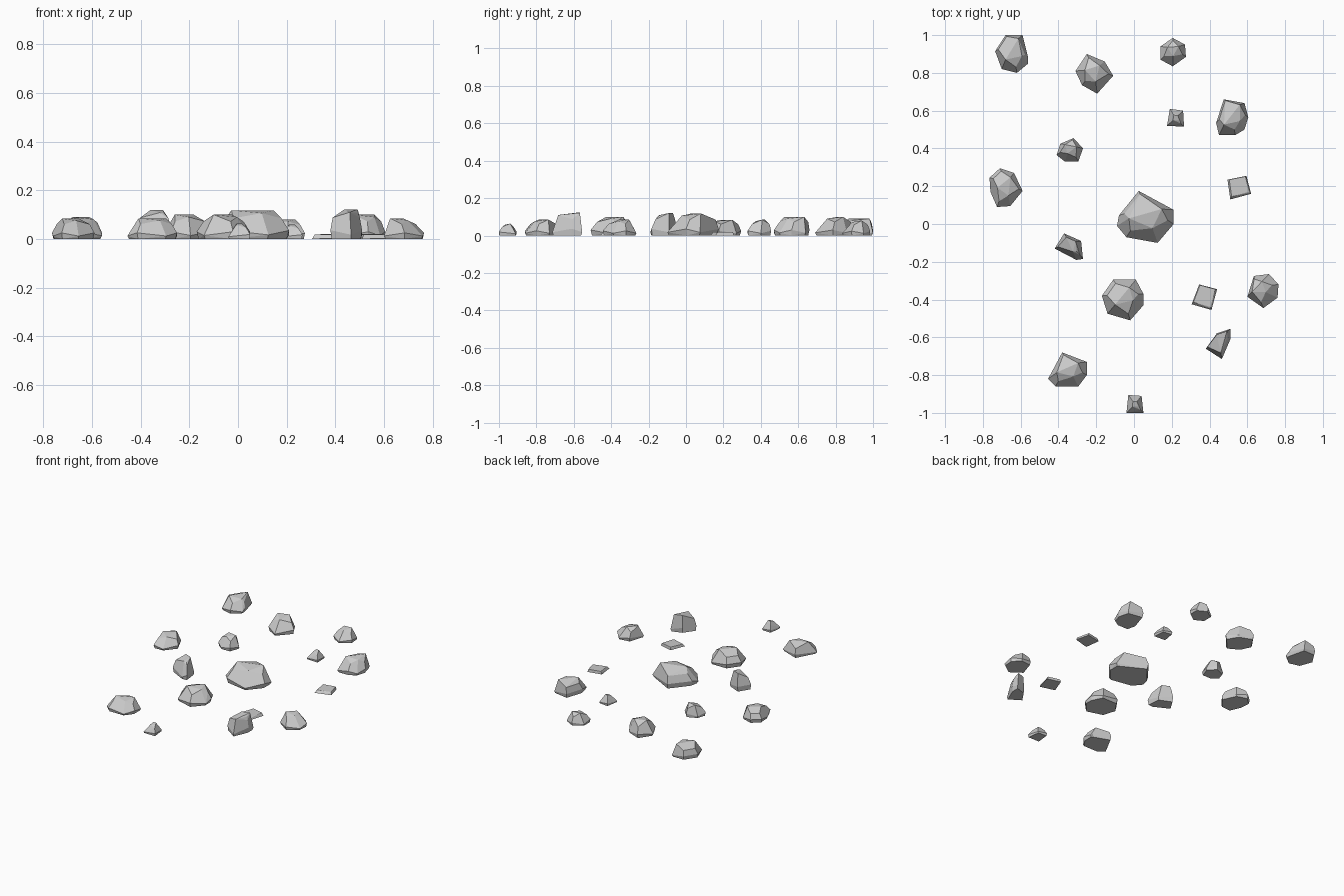
import bpy, bmesh, math
from mathutils import Vector

if "Cube" in bpy.data.objects:
    bpy.data.objects.remove(bpy.data.objects["Cube"])


def rock(name, outline, height, top=0.5, shift=(0.0, 0.012), belt=0.22):
    """Faceted stone: a footprint lofted to a belt, shoulder and small crown, wrapped in a hull."""
    pts = [Vector(p) for p in outline]
    lo = Vector((min(p.x for p in pts), min(p.y for p in pts)))
    hi = Vector((max(p.x for p in pts), max(p.y for p in pts)))
    c = (lo + hi) / 2
    s = Vector(shift)
    bm = bmesh.new()

    def add(p, scale, move, z):
        q = c + (p - c) * scale + s * move
        bm.verts.new((q.x, q.y, z * height))

    for i, p in enumerate(pts):
        add(p, 0.93, 0, 0)                            # flat underside
        add(p, 1.0, 0, belt * (1 + 0.35 * (-1) ** i))  # widest belt
        if i % 2 == 0:
            add(p, 0.5 + 0.5 * top, 0.6, 0.72)        # uneven shoulder
        else:
            add(p, top, 1, 1.0 - 0.1 * (i % 4 == 3))  # crown
        if len(pts) < 6:
            add(p, top, 1, 1.0 - 0.06 * i)
    res = bmesh.ops.convex_hull(bm, input=bm.verts)
    junk = [g for g in res["geom_interior"] if isinstance(g, bmesh.types.BMVert)]
    bmesh.ops.delete(bm, geom=junk, context='VERTS')
    bmesh.ops.dissolve_limit(bm, angle_limit=math.radians(8), verts=bm.verts, edges=bm.edges)
    bmesh.ops.recalc_face_normals(bm, faces=bm.faces)
    mesh = bpy.data.meshes.new(name)
    bm.to_mesh(mesh)
    bm.free()
    bpy.context.collection.objects.link(bpy.data.objects.new(name, mesh))


def chip(name, outline, height=0.02):
    """Thin flat flake of stone."""
    rock(name, outline, height, top=0.85, shift=(0, 0.006), belt=0.05)


# Large central boulder
rock("central_boulder", [(.025, .175), (.21, .075), (.21, 0), (.125, -.10), (-.04, -.07),
                         (-.09, -.01), (-.08, .045)], .118, .58, (0, .02))

# Back group
rock("back_left_stone", [(-.68, 1.0), (-.59, 1.0), (-.56, .88), (-.56, .85), (-.62, .80),
                         (-.70, .82), (-.735, .915)], .09, .62, (0, .02))
rock("back_middle_stone", [(-.25, .90), (-.155, .86), (-.11, .785), (-.195, .69),
                           (-.275, .735), (-.31, .81)], .10, .5)
rock("back_right_stone", [(.205, .985), (.27, .95), (.275, .885), (.205, .835),
                          (.14, .87), (.14, .94)], .08, .45)
rock("right_back_stone", [(.475, .66), (.585, .64), (.605, .565), (.585, .50), (.535, .47),
                          (.45, .47), (.435, .535)], .10, .62, (0, .02))

# Left group
rock("left_small_stone", [(-.32, .455), (-.27, .40), (-.295, .33), (-.365, .33),
                          (-.41, .365), (-.39, .425)], .085, .5)
rock("far_left_stone", [(-.71, .295), (-.635, .27), (-.59, .175), (-.655, .095),
                        (-.725, .09), (-.76, .17), (-.765, .245)], .084, .55)
rock("left_tall_stone", [(-.37, -.05), (-.28, -.09), (-.27, -.185), (-.305, -.19),
                         (-.42, -.13)], .12, .55)

# Front group
rock("front_middle_stone", [(-.11, -.295), (.01, -.295), (.05, -.37), (.05, -.43),
                            (-.02, -.51), (-.14, -.475), (-.17, -.38)], .10, .5)
rock("front_left_stone", [(-.38, -.68), (-.25, -.73), (-.25, -.80), (-.295, -.86),
                          (-.415, -.86), (-.455, -.82)], .085, .55)
rock("front_right_stone", [(.635, -.275), (.715, -.265), (.765, -.32), (.76, -.39),
                           (.685, -.445), (.60, -.385)], .085, .45, (-.02, .01))
rock("front_tall_stone", [(.435, -.58), (.51, -.555), (.51, -.61), (.465, -.715),
                          (.38, -.66)], .122, .72, (0, .01))

# Pebbles
rock("back_pebble", [(.19, .61), (.26, .60), (.265, .515), (.175, .52)], .06, .3, (0, 0))
rock("front_pebble", [(-.03, -.905), (.04, -.91), (.05, -1.0), (-.04, -1.0)], .064, .3, (0, 0))

# Flat chips
chip("right_chip", [(.495, .235), (.595, .255), (.62, .16), (.51, .13)])
chip("front_chip", [(.345, -.32), (.44, -.345), (.41, -.455), (.305, -.425)])
